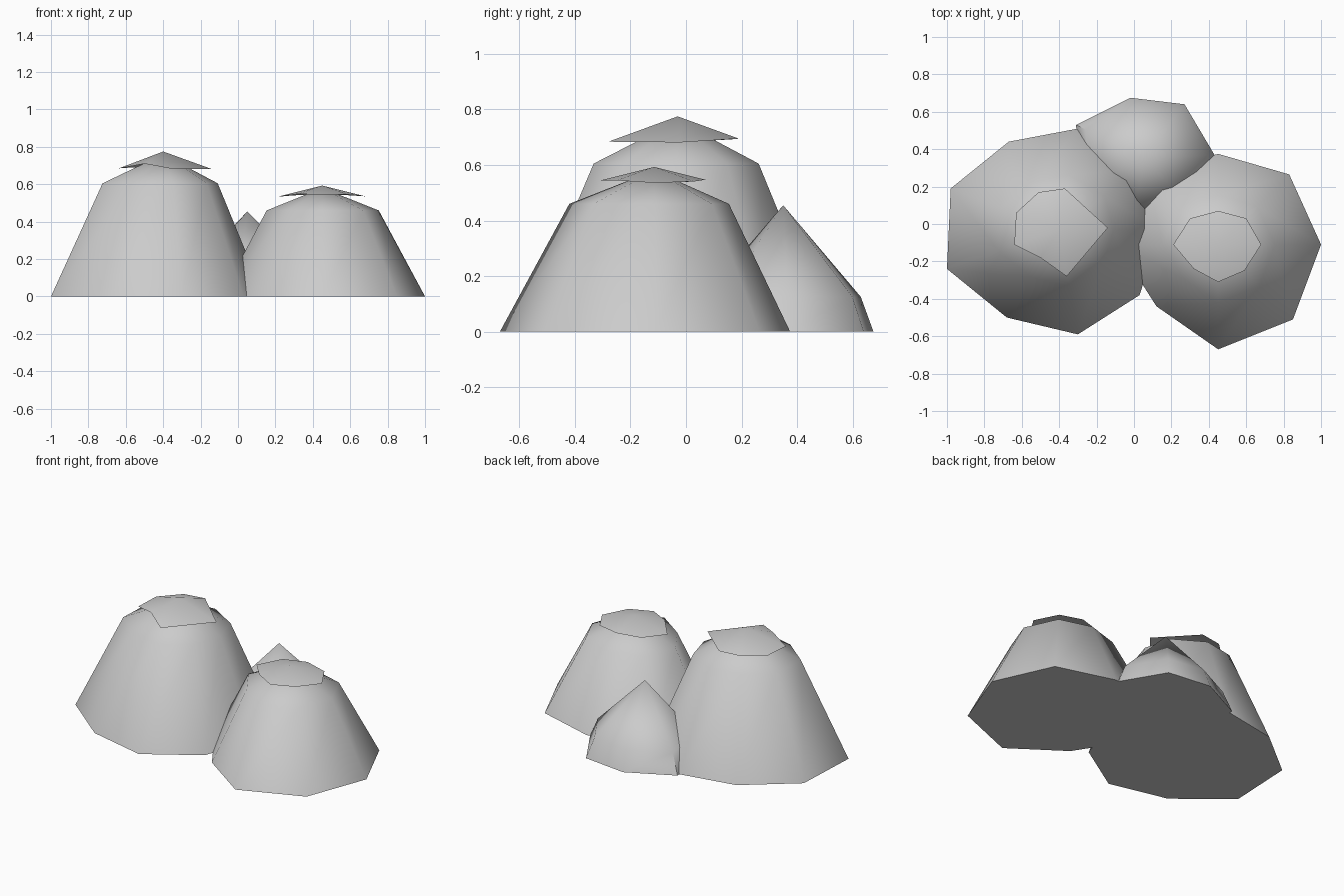
import bpy, bmesh, math

if "Cube" in bpy.data.objects:
    bpy.data.objects.remove(bpy.data.objects["Cube"])

GREY = (0.6, 0.6, 0.6, 1.0)
stone = bpy.data.materials.new("light grey")
stone.use_nodes = True
stone.diffuse_color = GREY
stone.node_tree.nodes["Principled BSDF"].inputs["Base Color"].default_value = GREY


def finish(name, bm, angle):
    bmesh.ops.recalc_face_normals(bm, faces=bm.faces)
    mesh = bpy.data.meshes.new(name)
    bm.to_mesh(mesh)
    bm.free()
    mesh.materials.append(stone)
    obj = bpy.data.objects.new(name, mesh)
    bpy.context.collection.objects.link(obj)
    bpy.ops.object.select_all(action='DESELECT')
    obj.select_set(True)
    bpy.context.view_layer.objects.active = obj
    bpy.ops.object.shade_smooth_by_angle(angle=math.radians(angle))
    return obj


def bridge(bm, low, high):
    for i in range(len(low)):
        j = (i + 1) % len(low)
        bm.faces.new((low[i], low[j], high[j], high[i]))


def fan(bm, ring, apex):
    tip = bm.verts.new(apex)
    for i in range(len(ring)):
        bm.faces.new((ring[i], ring[(i + 1) % len(ring)], tip))


# Mound: uneven base outline, shoulder ring pulled to the centre, pointed top
def mound(name, base, centre, shoulder_scale, shoulder_z, top_z):
    bm = bmesh.new()
    cx, cy = centre
    low = [bm.verts.new((x, y, 0)) for x, y in base]
    high = [bm.verts.new((cx + (x - cx) * shoulder_scale,
                          cy + (y - cy) * shoulder_scale, shoulder_z)) for x, y in base]
    bm.faces.new(low)
    bridge(bm, low, high)
    fan(bm, high, (cx, cy, top_z))
    return finish(name, bm, 60)


# Cap: thin shallow cone overhanging the top of a mound
def cap(name, outline, centre, top_z, slope):
    bm = bmesh.new()
    ring = [bm.verts.new((x, y, top_z - slope * math.dist((x, y), centre)))
            for x, y in outline]
    fan(bm, ring, (*centre, top_z))
    return finish(name, bm, 60)


# Tall mound
tall = (-0.40, -0.03)
mound("tall_mound",
      [(0.14, -0.03), (0.05, 0.30), (-0.30, 0.51), (-0.67, 0.44), (-0.98, 0.19),
       (-1.0, -0.24), (-0.68, -0.50), (-0.30, -0.59), (0.03, -0.38)],
      tall, 0.54, 0.605, 0.76)
cap("tall_mound_cap",
    [(-0.63, 0.06), (-0.51, 0.17), (-0.37, 0.19), (-0.14, -0.02),
     (-0.36, -0.28), (-0.50, -0.18), (-0.64, -0.11)], tall, 0.775, 0.36)

# Wide mound
wide = (0.45, -0.115)
mound("wide_mound",
      [(1.0, -0.11), (0.83, 0.265), (0.45, 0.375), (0.07, 0.26), (-0.09, -0.11),
       (0.12, -0.44), (0.45, -0.67), (0.85, -0.51)],
      wide, 0.55, 0.46, 0.58)
cap("wide_mound_cap",
    [(0.21, -0.11), (0.30, 0.03), (0.45, 0.07), (0.60, 0.03), (0.68, -0.11),
     (0.59, -0.25), (0.45, -0.31), (0.32, -0.24)], wide, 0.593, 0.25)

# Small mound behind
mound("small_mound",
      [(0.43, 0.37), (0.27, 0.64), (-0.02, 0.675), (-0.31, 0.53),
       (-0.28, 0.20), (0.00, 0.02), (0.30, 0.10)],
      (0.05, 0.35), 0.86, 0.125, 0.455)
